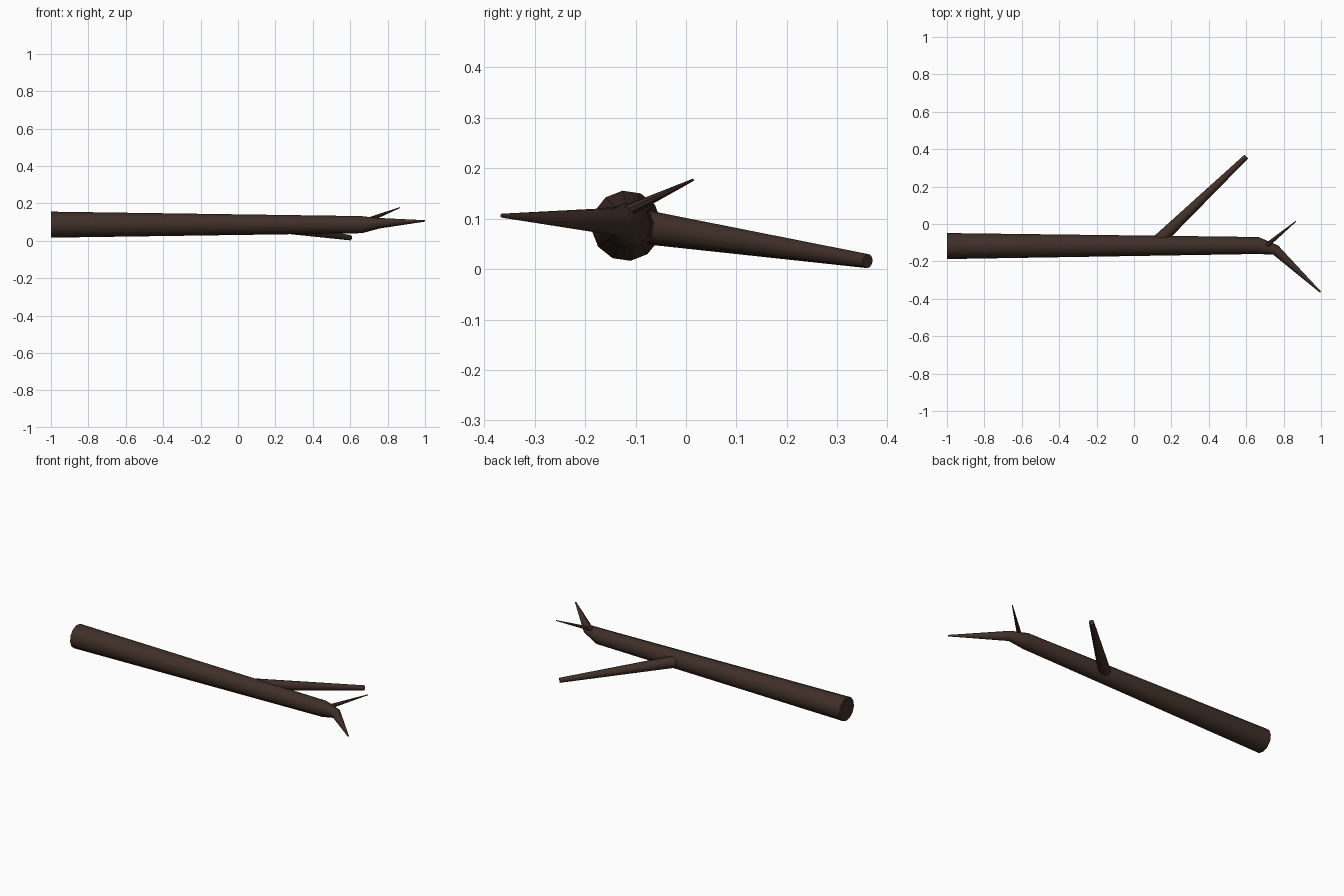
import bpy, bmesh, math
from mathutils import Vector

if "Cube" in bpy.data.objects:
    bpy.data.objects.remove(bpy.data.objects["Cube"])

bark = bpy.data.materials.new("dark_bark")
bark.diffuse_color = (0.05, 0.028, 0.021, 1)
bark.use_nodes = True
bark.node_tree.nodes["Principled BSDF"].inputs["Base Color"].default_value = bark.diffuse_color


def limb(name, path, sides, phase=0.0):
    """Tapered tube through (point, radius) stations, capped at both ends."""
    pts = [Vector(p) for p, r in path]
    bm = bmesh.new()
    rings = []
    for i, (p, r) in enumerate(path):
        a = (pts[i] - pts[i - 1]).normalized() if i else Vector()
        b = (pts[i + 1] - pts[i]).normalized() if i < len(pts) - 1 else Vector()
        t = (a + b).normalized()
        side = Vector((0, 0, 1)).cross(t).normalized()
        up = t.cross(side)
        rings.append([bm.verts.new(pts[i] + r * (math.cos(w) * side + math.sin(w) * up))
                      for w in (phase + math.tau * k / sides for k in range(sides))])
    for lo, hi in zip(rings, rings[1:]):
        for k in range(sides):
            n = (k + 1) % sides
            bm.faces.new((lo[k], lo[n], hi[n], hi[k]))
    bm.faces.new(rings[0][::-1])
    bm.faces.new(rings[-1])
    bmesh.ops.recalc_face_normals(bm, faces=bm.faces)
    me = bpy.data.meshes.new(name)
    bm.to_mesh(me)
    bm.free()
    me.materials.append(bark)
    ob = bpy.data.objects.new(name, me)
    bpy.context.collection.objects.link(ob)
    bpy.ops.object.select_all(action='DESELECT')
    ob.select_set(True)
    bpy.context.view_layer.objects.active = ob
    bpy.ops.object.shade_smooth_by_angle(angle=math.radians(40))
    return ob


# Main stem, bending into a pointed tip
limb("main_stem", [((-1.0, -0.118, 0.086), 0.07),
                   ((0.66, -0.115, 0.086), 0.046),
                   ((0.757, -0.139, 0.094), 0.028),
                   ((0.998, -0.365, 0.106), 0.004)], 12, math.radians(6.5))

# Long side branch with a blunt cut end
limb("side_branch", [((0.115, -0.105, 0.087), 0.035),
                     ((0.6, 0.36, 0.016), 0.014)], 12)

# Small twig near the bend
limb("small_twig", [((0.705, -0.118, 0.114), 0.013),
                    ((0.865, 0.014, 0.177), 0.0025)], 8)
